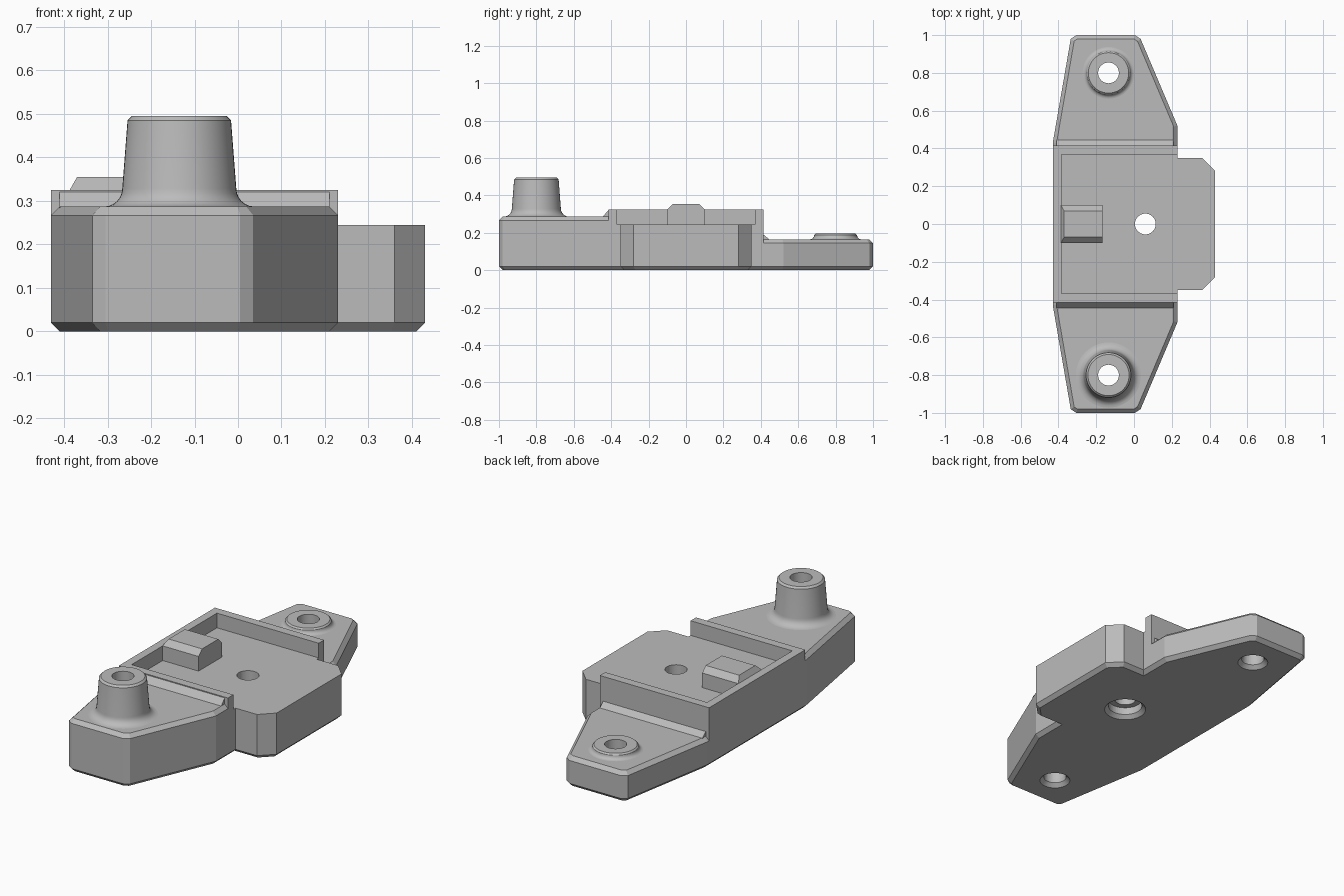
import bpy, bmesh, math
from mathutils import Vector

cube = bpy.data.objects.get("Cube")
if cube:
    bpy.data.objects.remove(cube, do_unlink=True)

grey = bpy.data.materials.new("light_grey_plastic")
grey.use_nodes = True
COLOUR = (0.5, 0.5, 0.5, 1)
grey.diffuse_color = COLOUR
grey.node_tree.nodes["Principled BSDF"].inputs["Base Color"].default_value = COLOUR


def loft(name, rings, ring_shaped=False):
    """Skin a stack of equal-length point rings, capped or closed on itself."""
    bm = bmesh.new()
    loops = [[bm.verts.new(p) for p in ring] for ring in rings]
    n = len(loops[0])
    pairs = list(zip(loops, loops[1:]))
    if ring_shaped:
        pairs.append((loops[-1], loops[0]))
    else:
        bm.faces.new(loops[0][::-1])
        bm.faces.new(loops[-1])
    for a, b in pairs:
        for i in range(n):
            j = (i + 1) % n
            bm.faces.new((a[i], a[j], b[j], b[i]))
    bmesh.ops.recalc_face_normals(bm, faces=bm.faces)
    mesh = bpy.data.meshes.new(name)
    bm.to_mesh(mesh)
    bm.free()
    obj = bpy.data.objects.new(name, mesh)
    bpy.context.collection.objects.link(obj)
    mesh.materials.append(grey)
    return obj


def inset(outline, d):
    """Mitred inward offset of a counter-clockwise outline."""
    pts = [Vector(p) for p in outline]
    result = []
    for i, p in enumerate(pts):
        a = (p - pts[i - 1]).normalized()
        b = (pts[(i + 1) % len(pts)] - p).normalized()
        na, nb = Vector((-a.y, a.x)), Vector((-b.y, b.x))
        result.append(p + (na + nb) * d / (1 + na.dot(nb)))
    return result


def prism(name, outline, levels):
    """Levels are (height, inset) pairs."""
    return loft(name, [[(p[0], p[1], z) for p in inset(outline, d)] for z, d in levels])


def lathe(name, centre, profile, ring_shaped=False, sides=48):
    turn = [2 * math.pi * i / sides for i in range(sides)]
    return loft(name, [[(centre[0] + r * math.cos(t), centre[1] + r * math.sin(t), z)
                        for t in turn] for r, z in profile], ring_shaped)


def mirror_y(half):
    """Complete an outline from its back half, listed from right to left."""
    return half + [(x, -y) for x, y in reversed(half)]


def cut(obj, cutters):
    bpy.context.view_layer.objects.active = obj
    for cutter in cutters:
        mod = obj.modifiers.new("hole", 'BOOLEAN')
        mod.operation = 'DIFFERENCE'
        mod.solver = 'EXACT'
        mod.object = cutter
        bpy.ops.object.modifier_apply(modifier=mod.name)


LAYER, FLOOR, RIM = 0.14, 0.245, 0.325
WALL, LEFT, RIGHT, BEVEL = 0.415, -0.43, 0.23, 0.02
FRONT_TOP, BACK_TOP, BORE = 0.287, 0.165, 0.055
FRONT, BACK, CENTRE = (-0.135, -0.8), (-0.135, 0.8), (0.06, 0)

# Outlines
platform_edge = [(0.43, 0.28), (0.36, 0.35), (RIGHT, 0.35)]
wing_edge = [(RIGHT, 0.52), (0.035, 0.98), (0.005, 1), (-0.305, 1), (-0.335, 0.98), (LEFT, 0.43)]
wing = [(RIGHT, 0.385)] + wing_edge + [(LEFT, 0.385)]
front_wing_outline = [(x, -y) for x, y in reversed(wing)]

# Body layers
base = prism("base", mirror_y(platform_edge + wing_edge), [(0, BEVEL), (BEVEL, 0), (LAYER, 0)])
platform = prism("platform", mirror_y(platform_edge + [(RIGHT, WALL), (LEFT, WALL)]),
                 [(LAYER, 0), (FLOOR, 0)])
front_wing = prism("front_wing", front_wing_outline,
                   [(LAYER, 0), (FRONT_TOP - BEVEL, 0), (FRONT_TOP, BEVEL)])
back_wing = prism("back_wing", wing, [(LAYER, 0), (BACK_TOP - BEVEL, 0), (BACK_TOP, BEVEL)])

# Raised rim open towards the platform
prism("pocket_rim", mirror_y([(-0.385, 0.368), (RIGHT, 0.368), (RIGHT, WALL), (LEFT, WALL)][::-1])[::-1],
      [(FLOOR, 0), (RIM, 0)])

# Sloped feet of the rim on both wings
for name, side, low, high in (("front_rim_slope", -1, FRONT_TOP, RIM - 0.005),
                              ("back_rim_slope", 1, BACK_TOP, BACK_TOP + 0.025)):
    section = [(0.40, low - 0.005), (0.445, low - 0.005), (0.445, low), (WALL, high), (0.40, high)]
    loft(name, [[(x, side * y, z) for y, z in section] for x in (LEFT + BEVEL, RIGHT - BEVEL)])

# Stop block in the pocket
loft("stop_block", [[(x0, -y, z), (-0.168, -y, z), (-0.168, y, z), (x0, y, z)]
                    for x0, y, z in ((-0.387, 0.1, 0.24), (-0.387, 0.1, RIM), (-0.37, 0.07, 0.355))])

# Screw holes, chamfered below; the middle one is counterbored
wing_bore = [(0.098, -0.02), (0.058, BEVEL), (BORE, 0.04), (BORE, 0.5)]
middle_bore = [(0.127, -0.02), (0.087, BEVEL), (0.087, 0.06), (BORE, 0.06), (BORE, 0.5)]
front_cut = lathe("front_hole_cutter", FRONT, wing_bore)
back_cut = lathe("back_hole_cutter", BACK, wing_bore)
middle_cut = lathe("middle_hole_cutter", CENTRE, middle_bore)
cut(base, [front_cut, back_cut, middle_cut])
cut(platform, [middle_cut])
cut(front_wing, [front_cut])
cut(back_wing, [back_cut])
for cutter in (front_cut, back_cut, middle_cut):
    bpy.data.objects.remove(cutter, do_unlink=True)


def boss(name, centre, foot, base_r, top_r, fillet, top, bevel):
    """Hollow tapered post with a rounded foot."""
    curve = [(base_r + fillet * (1 - math.sin(a)), foot + fillet * (1 - math.cos(a)))
             for a in (math.pi / 2 * i / 6 for i in range(7))]
    profile = [(BORE, foot)] + curve + [(top_r, top - bevel), (top_r - bevel, top), (BORE, top)]
    obj = lathe(name, centre, profile, ring_shaped=True)
    bpy.ops.object.select_all(action='DESELECT')
    obj.select_set(True)
    bpy.context.view_layer.objects.active = obj
    bpy.ops.object.shade_smooth_by_angle(angle=math.radians(30))


# Tall and short screw posts
boss("tall_post", FRONT, FRONT_TOP, 0.131, 0.119, 0.042, 0.495, 0.01)
boss("short_post", BACK, BACK_TOP, 0.115, 0.113, 0.022, 0.195, 0.006)
